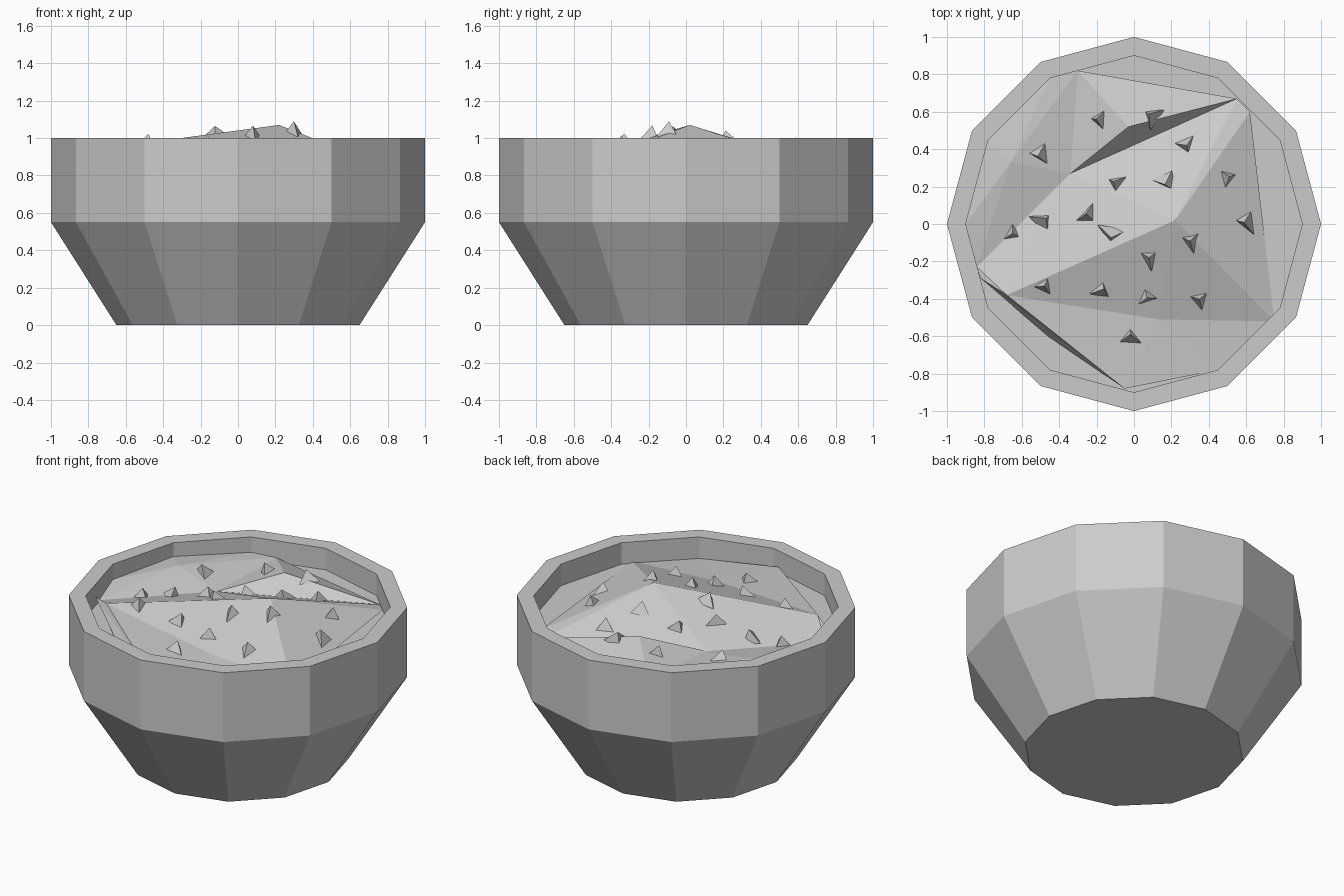
import bpy
import bmesh
import math
import random
from mathutils import Matrix, Vector
from mathutils.bvhtree import BVHTree

cube = bpy.data.objects.get("Cube")
if cube:
    bpy.data.objects.remove(cube, do_unlink=True)

random.seed(4)
SIDES = 12
FLOOR = 0.86

grey = bpy.data.materials.new("stone_grey")
grey.use_nodes = True
grey.diffuse_color = (0.6, 0.6, 0.6, 1)
grey.node_tree.nodes["Principled BSDF"].inputs["Base Color"].default_value = grey.diffuse_color


def make_object(name, bm):
    """Turn a bmesh into a flat shaded object."""
    mesh = bpy.data.meshes.new(name)
    bm.to_mesh(mesh)
    mesh.materials.append(grey)
    obj = bpy.data.objects.new(name, mesh)
    bpy.context.collection.objects.link(obj)
    return obj


def ring(bm, radius, height):
    """Add one polygon ring of vertices."""
    turns = [math.tau * i / SIDES for i in range(SIDES)]
    return [bm.verts.new((radius * math.cos(a), radius * math.sin(a), height)) for a in turns]


# Bowl: a faceted profile turned around z, with a sunken floor
bowl = bmesh.new()
profile = [(0.65, 0), (1, 0.55), (1, 1), (0.9, 1), (0.9, FLOOR)]
rings = [ring(bowl, radius, height) for radius, height in profile]
for lower, upper in zip(rings, rings[1:]):
    for i in range(SIDES):
        j = (i + 1) % SIDES
        bowl.faces.new((lower[i], lower[j], upper[j], upper[i]))
bowl.faces.new(rings[0][::-1])
bowl.faces.new(rings[-1])
make_object("bowl", bowl)

# Soil: a ridge, a valley and a raised back shelf made of broad facets
points = {
    "peak": (0.22, 0.02, 1.07),
    "ridge_left": (-0.68, -0.38, 0.95),
    "ridge_right": (0.62, 0.6, 0.88),
    "valley_left": (-0.84, -0.23, 0.87),
    "valley_mid": (-0.34, 0.27, 0.87),
    "valley_right": (0.55, 0.67, 0.87),
    "crest": (-0.03, 0.52, 0.98),
    "back": (-0.3, 0.82, 0.89),
    "shelf": (-0.66, 0.33, 0.93),
    "wall_left": (-0.9, 0, 0.9),
    "wall_shelf": (-0.78, 0.45, 0.91),
    "wall_back": (-0.45, 0.78, 0.9),
    "front_mid": (0.13, -0.51, 0.9),
    "front_right": (0.75, -0.52, 0.86),
    "lip_left": (-0.82, -0.29, 0.92),
    "lip_front": (-0.05, -0.88, 0.9),
    "lip_foot": (-0.46, -0.6, FLOOR),
    "wall_front": (0.45, -0.78, FLOOR),
}
facets = [
    "valley_left ridge_left valley_mid",
    "ridge_left peak valley_mid",
    "valley_mid peak valley_right",
    "peak ridge_right valley_right",
    "ridge_left front_mid peak",
    "front_mid front_right peak",
    "peak front_right ridge_right",
    "valley_mid valley_right crest",
    "valley_mid crest back",
    "crest valley_right back",
    "valley_mid back shelf",
    "valley_left valley_mid shelf",
    "wall_left valley_left shelf",
    "wall_left shelf wall_shelf",
    "wall_shelf shelf wall_back",
    "wall_back shelf back",
    "valley_left lip_left ridge_left",
    "lip_left lip_front ridge_left",
    "ridge_left lip_front front_mid",
    "lip_front wall_front front_mid",
    "front_mid wall_front front_right",
    "lip_left lip_foot lip_front",
]
soil = bmesh.new()
corner = {name: soil.verts.new(place) for name, place in points.items()}
for facet in facets:
    soil.faces.new([corner[name] for name in facet.split()])
make_object("soil", soil)

# Pebbles: small stretched tetrahedra resting on the soil
surface = BVHTree.FromBMesh(soil)
spots = [
    (-0.19, 0.56), (0.09, 0.58), (-0.51, 0.37), (0.28, 0.42), (-0.1, 0.22),
    (0.17, 0.22), (0.5, 0.25), (-0.25, 0.05), (-0.48, 0.02), (-0.65, -0.05),
    (-0.12, -0.06), (0.3, -0.09), (0.59, 0.01), (0.08, -0.18), (-0.48, -0.33),
    (-0.17, -0.35), (0.07, -0.39), (0.35, -0.4), (-0.02, -0.6),
]
pebbles = bmesh.new()
for x, y in spots:
    hit = surface.ray_cast(Vector((x, y, 2)), Vector((0, 0, -1)))[0]
    height = hit.z if hit else FLOOR
    spin = Matrix.Rotation(random.uniform(0, math.tau), 4, "Z")
    tilt = Matrix.Rotation(random.uniform(-0.4, 0.4), 4, "X")
    stretch = Matrix.Diagonal((random.uniform(0.9, 1.4), 0.9, 1, 1))
    place = Matrix.Translation((x, y, height + 0.02))
    bmesh.ops.create_cone(
        pebbles, cap_ends=True, segments=3, radius1=0.07, radius2=0,
        depth=0.08, matrix=place @ spin @ tilt @ stretch)
bmesh.ops.remove_doubles(pebbles, verts=pebbles.verts, dist=0.0001)
make_object("pebbles", pebbles)

for bm in (bowl, soil, pebbles):
    bm.free()
